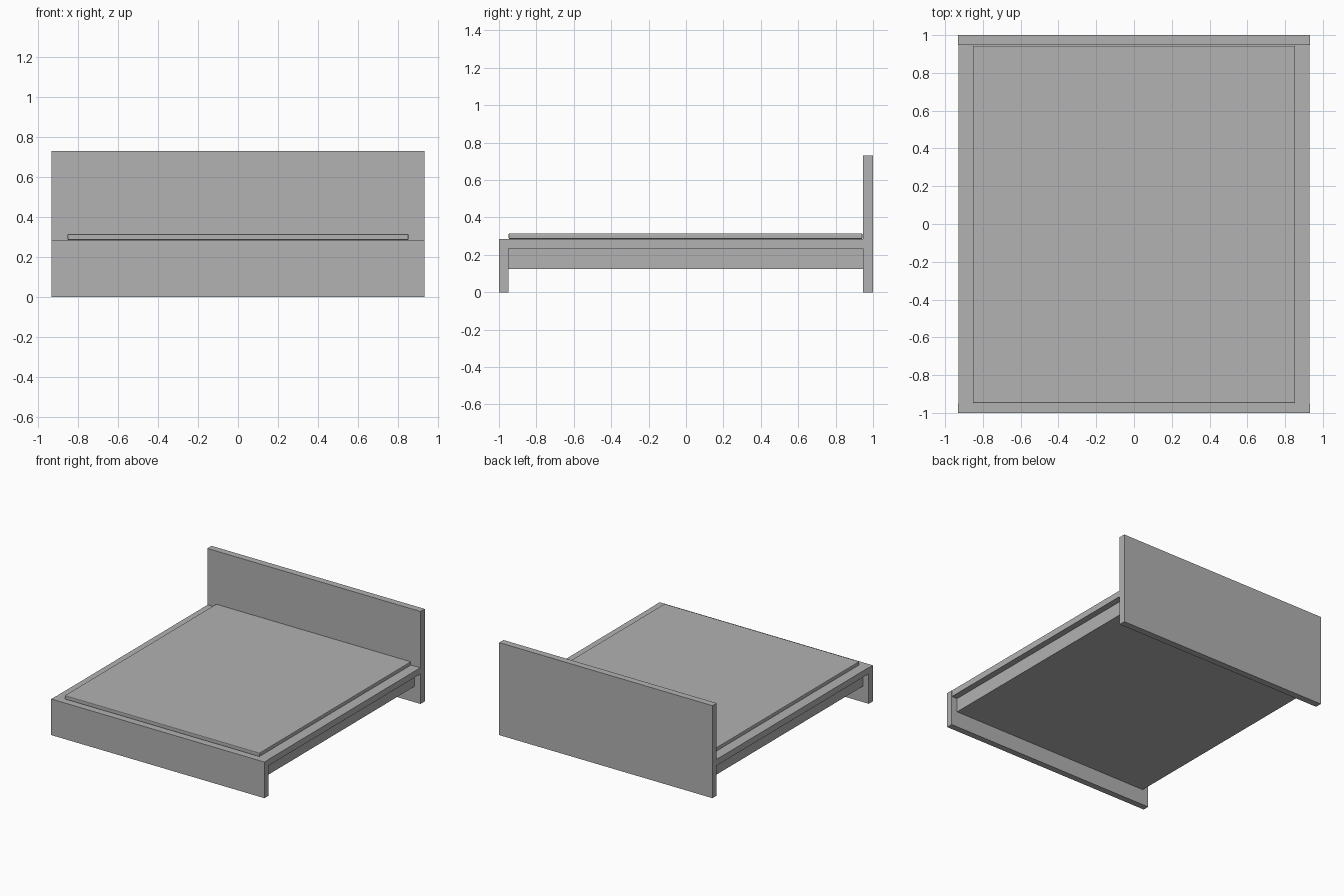
import bpy
import bmesh
from mathutils import Matrix, Vector

# Remove the default cube only
default = bpy.data.objects.get("Cube")
if default:
    bpy.data.objects.remove(default, do_unlink=True)

# Single plain grey finish
grey = bpy.data.materials.new("plain grey")
grey.use_nodes = True
colour = (0.445, 0.445, 0.445, 1)
grey.diffuse_color = colour
grey.node_tree.nodes["Principled BSDF"].inputs["Base Color"].default_value = colour


def box(name, half_width, y_range, z_range):
    """Box centred on x, spanning the given y and z ranges."""
    (y0, y1), (z0, z1) = y_range, z_range
    size = Vector((2 * half_width, y1 - y0, z1 - z0))
    centre = Vector((0, (y0 + y1) / 2, (z0 + z1) / 2))
    mesh = bpy.data.meshes.new(name)
    bm = bmesh.new()
    bmesh.ops.create_cube(bm, size=1, matrix=Matrix.LocRotScale(centre, None, size))
    bm.to_mesh(mesh)
    bm.free()
    mesh.materials.append(grey)
    obj = bpy.data.objects.new(name, mesh)
    bpy.context.collection.objects.link(obj)
    return obj


HALF = 0.931
INNER = (-0.95, 0.947)

# End boards standing on the floor
box("headboard", HALF, (INNER[1], 1), (0, 0.73))
box("footboard", HALF, (-1, INNER[0]), (0, 0.285))

# Overhanging platform and the recessed base below it
box("platform", HALF - 0.002, INNER, (0.235, 0.285))
box("recessed_base", 0.88, INNER, (0.125, 0.235))

# Thin mattress with slightly softened edges
mattress = box("mattress", 0.851, (-0.948, 0.943), (0.285, 0.315))
soften = mattress.modifiers.new("soft edges", 'BEVEL')
soften.width = 0.005
soften.segments = 2
